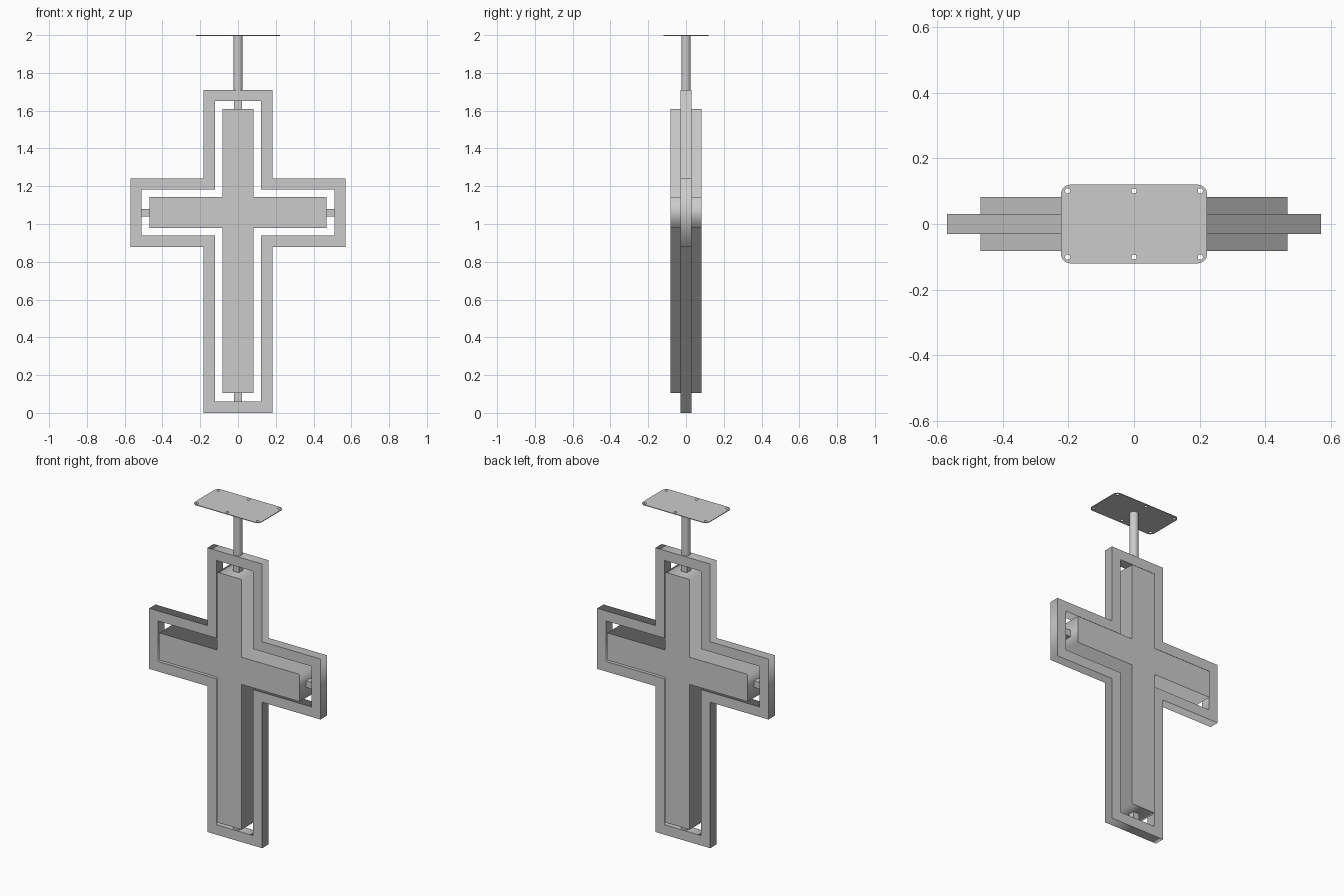
import bpy
from math import sin, cos, pi, radians

if "Cube" in bpy.data.objects:
    bpy.data.objects.remove(bpy.data.objects["Cube"])


def extrude_outline(name, loops, depth, location=(0, 0, 0), upright=False):
    """Filled flat outline (extra loops become holes), extruded to a mesh."""
    curve = bpy.data.curves.new(name, 'CURVE')
    curve.dimensions = '2D'
    curve.fill_mode = 'BOTH'
    curve.extrude = depth / 2
    for pts in loops:
        spline = curve.splines.new('POLY')
        spline.points.add(len(pts) - 1)
        for p, (x, y) in zip(spline.points, pts):
            p.co = (x, y, 0, 1)
        spline.use_cyclic_u = True
    obj = bpy.data.objects.new(name, curve)
    bpy.context.collection.objects.link(obj)
    obj.location = location
    if upright:
        obj.rotation_euler.x = radians(90)
    bpy.ops.object.select_all(action='DESELECT')
    obj.select_set(True)
    bpy.context.view_layer.objects.active = obj
    bpy.ops.object.convert(target='MESH')
    return bpy.context.object


def cross(half_w, arm, bottom, arm_low, arm_high, top):
    right = [(half_w, bottom), (half_w, arm_low), (arm, arm_low),
             (arm, arm_high), (half_w, arm_high), (half_w, top)]
    return right + [(-x, z) for x, z in reversed(right)]


def arc(cx, cy, r, start, end, n):
    return [(cx + r * cos(start + (end - start) * i / n),
             cy + r * sin(start + (end - start) * i / n)) for i in range(n + 1)]


def box(name, center, size):
    bpy.ops.mesh.primitive_cube_add(size=1, location=center)
    obj = bpy.context.object
    obj.name = name
    obj.scale = size
    bpy.ops.object.transform_apply(location=False, rotation=False, scale=True)


# Outer frame and the thicker solid cross inside it
extrude_outline("outer_frame",
                [cross(0.182, 0.57, 0, 0.878, 1.242, 1.71),
                 cross(0.122, 0.51, 0.06, 0.938, 1.182, 1.65)],
                0.06, upright=True)
extrude_outline("inner_cross",
                [cross(0.082, 0.468, 0.105, 0.978, 1.142, 1.61)],
                0.164, upright=True)

# Short bars joining the cross to the frame
box("top_connector", (0, 0, 1.63), (0.04, 0.04, 0.04))
box("bottom_connector", (0, 0, 0.0825), (0.04, 0.04, 0.045))
for side, label in ((-1, "left"), (1, "right")):
    box(label + "_connector", (side * 0.489, 0, 1.06), (0.042, 0.04, 0.04))

# Hanging pole
bpy.ops.mesh.primitive_cylinder_add(vertices=48, radius=0.025, depth=0.29,
                                    location=(0, 0, 1.855))
bpy.context.object.name = "hanging_pole"
bpy.ops.object.shade_smooth_by_angle(angle=radians(30))

# Ceiling plate with rounded corners and six screw holes
outline = []
for i, (sx, sy) in enumerate(((1, 1), (-1, 1), (-1, -1), (1, -1))):
    outline += arc(sx * 0.193, sy * 0.09, 0.03, i * pi / 2, (i + 1) * pi / 2, 8)
holes = [arc(x, y, 0.008, 0, 2 * pi, 20)[:-1]
         for x in (-0.202, 0, 0.202) for y in (-0.101, 0.101)]
extrude_outline("ceiling_plate", [outline] + holes, 0.004, (0, 0, 1.998))
